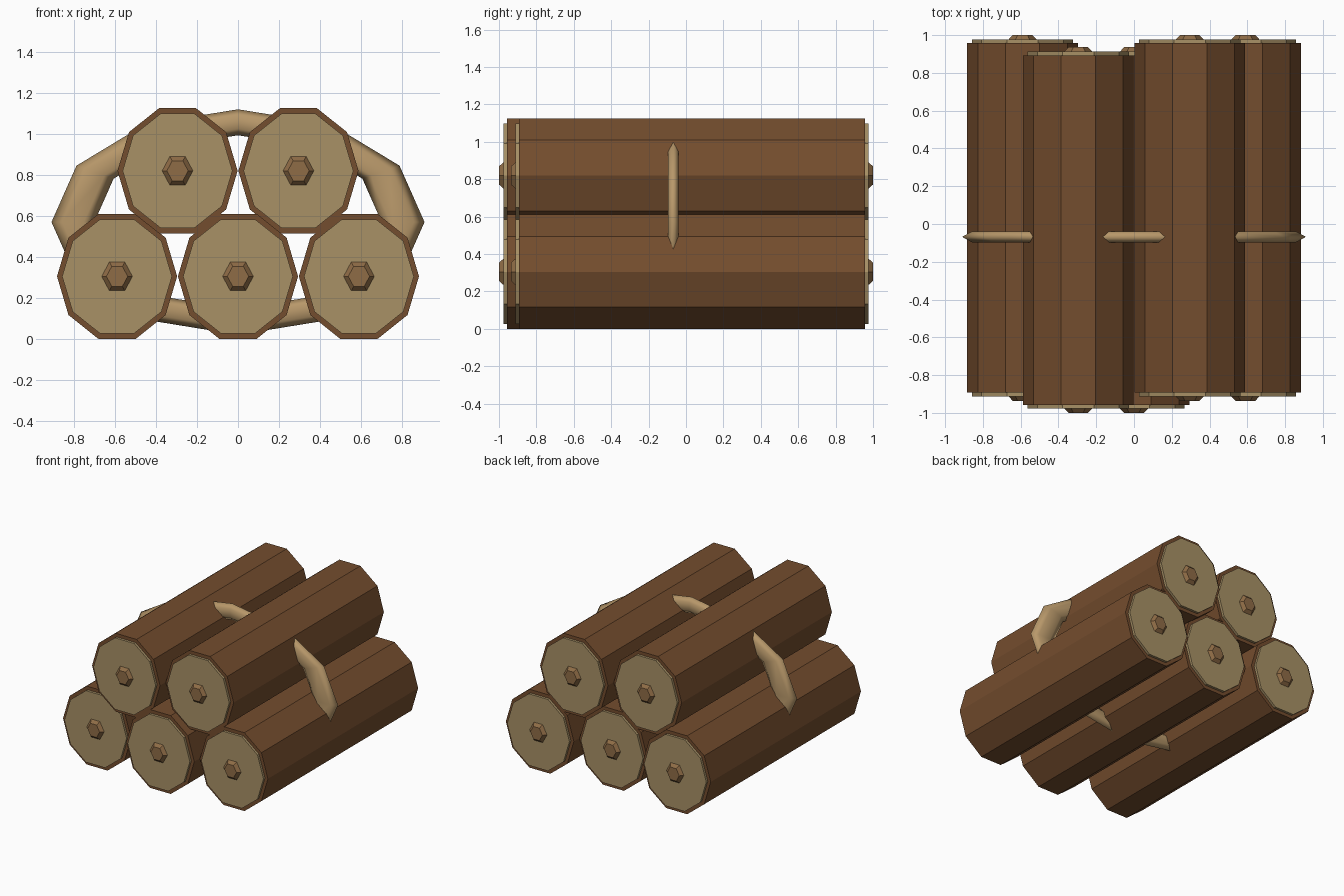
import bpy, bmesh, math

if "Cube" in bpy.data.objects:
    bpy.data.objects.remove(bpy.data.objects["Cube"])


def material(name, rgb):
    m = bpy.data.materials.new(name)
    # sRGB 0-255 to linear
    lin = [((c / 255 + 0.055) / 1.055) ** 2.4 for c in rgb]
    m.diffuse_color = (*lin, 1)
    m.use_nodes = True
    m.node_tree.nodes["Principled BSDF"].inputs["Base Color"].default_value = m.diffuse_color
    return m


BARK = material("bark brown", (116, 77, 46))
WOOD = material("cut wood tan", (168, 145, 102))
CORE = material("core brown", (143, 108, 70))
ROPE = material("rope tan", (184, 152, 106))


def finish(bm, name, mat, smooth=False):
    bmesh.ops.recalc_face_normals(bm, faces=bm.faces)
    for f in bm.faces:
        f.smooth = smooth
    me = bpy.data.meshes.new(name)
    bm.to_mesh(me)
    bm.free()
    me.materials.append(mat)
    ob = bpy.data.objects.new(name, me)
    bpy.context.collection.objects.link(ob)
    return ob


def loft(name, mat, x, z, sides, sections):
    """Closed prism along y; sections are (y, x radius, z radius)."""
    bm = bmesh.new()
    rings = []
    for y, rx, rz in sections:
        rings.append([bm.verts.new((x + rx * math.cos(2 * math.pi * i / sides), y,
                                    z + rz * math.sin(2 * math.pi * i / sides)))
                      for i in range(sides)])
    for a, b in zip(rings, rings[1:]):
        for i in range(sides):
            j = (i + 1) % sides
            bm.faces.new((a[i], a[j], b[j], b[i]))
    bm.faces.new(rings[0])
    bm.faces.new(rings[-1])
    return finish(bm, name, mat)


# Logs: x, z, shift along y
RX, RZ, HALF = 0.293, 0.321, 0.925
LOGS = {
    "lower_left": (-0.59, 0.305, 0.032),
    "lower_middle": (0.0, 0.305, -0.032),
    "lower_right": (0.59, 0.305, 0.032),
    "upper_left": (-0.295, 0.82, -0.032),
    "upper_right": (0.295, 0.82, 0.032),
}
for key, (x, z, s) in LOGS.items():
    loft(key + "_log", BARK, x, z, 10, [(s - HALF, RX, RZ), (s + HALF, RX, RZ)])
    for end, d in (("front", -1), ("back", 1)):
        y = s + d * HALF
        # thin cut-wood disc on the log end
        loft(f"{key}_{end}_cut", WOOD, x, z, 10,
             [(y - d * 0.01, 0.268, 0.293), (y + d * 0.019, 0.268, 0.293)])
        # tapered hexagonal heart
        loft(f"{key}_{end}_core", CORE, x, z, 6,
             [(y + d * 0.01, 0.075, 0.081), (y + d * 0.019, 0.075, 0.081),
              (y + d * 0.043, 0.052, 0.056)])

# Rope: a flattened elliptical ring tied around the bundle
bm = bmesh.new()
MAJOR, MINOR = 12, 6
ring = []
for i in range(MAJOR):
    a = 2 * math.pi * i / MAJOR
    row = []
    for j in range(MINOR):
        t = 2 * math.pi * j / MINOR
        r = 0.885 + 0.115 * math.cos(t)
        row.append(bm.verts.new((0.91 * r * math.cos(a), -0.068 + 0.0335 * math.sin(t),
                                 0.57 + 0.55 * r * math.sin(a))))
    ring.append(row)
for i in range(MAJOR):
    for j in range(MINOR):
        k, l = (i + 1) % MAJOR, (j + 1) % MINOR
        bm.faces.new((ring[i][j], ring[k][j], ring[k][l], ring[i][l]))
finish(bm, "rope_tie", ROPE, smooth=True)
